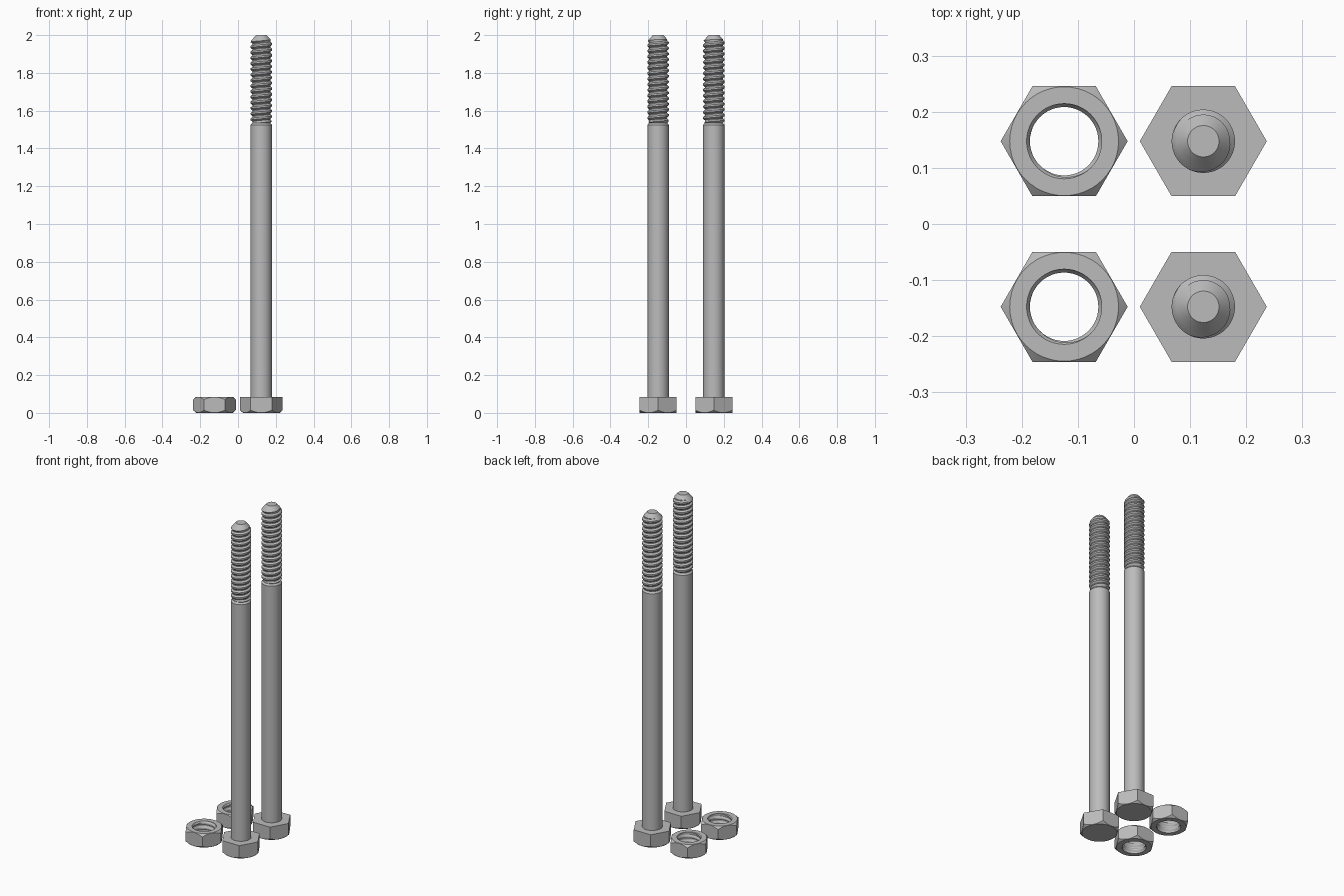
import bpy
import bmesh
from math import pi, cos, sin, tau, radians

if "Cube" in bpy.data.objects:
    bpy.data.objects.remove(bpy.data.objects["Cube"], do_unlink=True)

steel = bpy.data.materials.new("steel grey")
steel.use_nodes = True
steel.diffuse_color = (0.5, 0.5, 0.5, 1)
steel.node_tree.nodes["Principled BSDF"].inputs["Base Color"].default_value = steel.diffuse_color

SEG = 48                          # sides of every round part
BOLT_X, NUT_X, ROW_Y = 0.1235, -0.1245, 0.1475
HEAD_H, APOTHEM = 0.085, 0.098
SHANK_R, ROOT_R, TIP_R = 0.0565, 0.0475, 0.028
THREAD_Z0, THREAD_Z1 = 1.535, 1.978
NUT_MINOR, NUT_MAJOR = 0.061, 0.067
PITCH = 0.0295


def add_object(name, bm, x, angle=30):
    """Clean up a mesh and place one copy in each of the two rows."""
    bmesh.ops.remove_doubles(bm, verts=bm.verts, dist=1e-5)
    bmesh.ops.recalc_face_normals(bm, faces=bm.faces)
    mesh = bpy.data.meshes.new(name)
    bm.to_mesh(mesh)
    bm.free()
    mesh.materials.append(steel)
    for side, y in (("front", -ROW_Y), ("back", ROW_Y)):
        ob = bpy.data.objects.new(f"{side}_{name}", mesh)
        ob.location = (x, y, 0)
        bpy.context.collection.objects.link(ob)
    bpy.ops.object.select_all(action="DESELECT")
    ob.select_set(True)
    bpy.context.view_layer.objects.active = ob
    bpy.ops.object.shade_smooth_by_angle(angle=radians(angle))


def loft(rings, cap_start=False, cap_end=False):
    """Join rings, each a function of angle that gives (radius, height)."""
    bm = bmesh.new()
    loops = []
    for ring in rings:
        loop = []
        for i in range(SEG):
            a = tau * i / SEG
            r, z = ring(a)
            loop.append(bm.verts.new((r * cos(a), r * sin(a), z)))
        loops.append(loop)
    for low, high in zip(loops, loops[1:]):
        for i in range(SEG):
            j = (i + 1) % SEG
            bm.faces.new((low[i], low[j], high[j], high[i]))
    if cap_start:
        bm.faces.new(loops[0])
    if cap_end:
        bm.faces.new(loops[-1])
    return bm


def circle(r, z):
    return lambda a: (r, z)


def hexagon(z, chamfer=0):
    """Hexagon outline whose corners dip where a cone cuts them."""
    def ring(a):
        r = APOTHEM / cos(a % (pi / 3) - pi / 6)
        return r, z + chamfer * (r - APOTHEM)
    return ring


def helix(z0, z1, profile, limit):
    """Helical surface between two heights, trimmed by a radius limit."""
    bm = bmesh.new()
    turns = int((z1 - z0) / PITCH) + 3
    columns = []
    for i in range(SEG + 1):
        a = tau * i / SEG
        column = []
        for turn in range(turns):
            for fraction, radius in profile:
                z = z0 + PITCH * (turn - 1 + fraction + i / SEG)
                z = min(max(z, z0), z1)
                r = limit(radius, z)
                column.append(bm.verts.new((r * cos(a), r * sin(a), z)))
        columns.append(column)
    for left, right in zip(columns, columns[1:]):
        for k in range(len(left) - 1):
            bm.faces.new((left[k], right[k], right[k + 1], left[k + 1]))
    bmesh.ops.remove_doubles(bm, verts=bm.verts, dist=1e-5)
    bmesh.ops.dissolve_degenerate(bm, edges=bm.edges, dist=1e-5)
    return bm


def bolt_limit(r, z):
    """Run the bolt thread out to its root at both ends."""
    return min(r, ROOT_R + (z - THREAD_Z0), ROOT_R + 0.9 * (THREAD_Z1 - z))


def nut_limit(r, z):
    """Countersink the nut thread at both faces."""
    return max(r, NUT_MAJOR - 0.8 * min(z, HEAD_H - z))


# Bolt heads, with chamfered corners underneath
add_object("bolt_head", loft([circle(APOTHEM - 0.001, 0), hexagon(0.001, 0.9),
                              hexagon(HEAD_H)], True, True), BOLT_X, 20)

# Plain shanks, narrowing to the thread root
add_object("bolt_shank", loft([circle(SHANK_R, HEAD_H), circle(SHANK_R, THREAD_Z0 - 0.01),
                               circle(ROOT_R, THREAD_Z0)]), BOLT_X)

# Rolled threads
bolt_profile = ((0, SHANK_R), (0.3, SHANK_R), (0.58, ROOT_R), (0.72, ROOT_R))
add_object("bolt_thread", helix(THREAD_Z0, THREAD_Z1, bolt_profile, bolt_limit), BOLT_X)

# Cone tips
add_object("bolt_tip", loft([circle(ROOT_R, THREAD_Z1), circle(TIP_R, 2)], cap_end=True), BOLT_X)

# Nuts, chamfered on both faces and open in the middle
add_object("nut_body", loft([circle(NUT_MAJOR, 0), circle(APOTHEM - 0.001, 0),
                             hexagon(0.001, 0.9), hexagon(HEAD_H - 0.001, -0.9),
                             circle(APOTHEM - 0.001, HEAD_H), circle(NUT_MAJOR, HEAD_H)]), NUT_X, 20)

# Internal threads, turned to face the hole
nut_profile = ((0, NUT_MINOR), (0.2, NUT_MINOR), (0.5, NUT_MAJOR), (0.7, NUT_MAJOR))
inner = helix(0, HEAD_H, nut_profile, nut_limit)
add_object("nut_thread", inner, NUT_X)
thread_mesh = bpy.data.objects["front_nut_thread"].data
thread_mesh.flip_normals()
